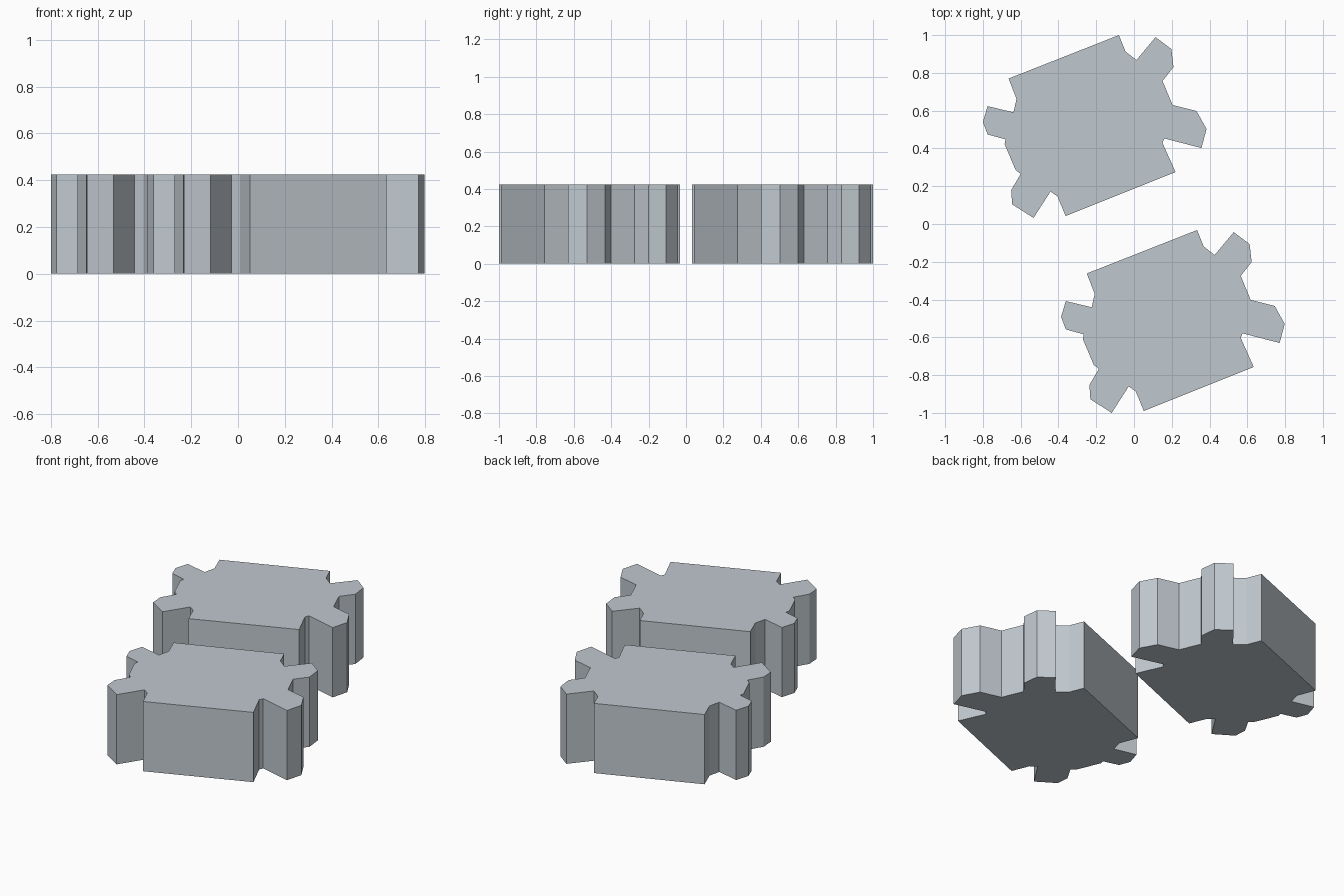
import bpy
import bmesh

if "Cube" in bpy.data.objects:
    bpy.data.objects.remove(bpy.data.objects["Cube"])

HEIGHT = 0.425

# One flat colour
grey = bpy.data.materials.new("blue_grey")
grey.diffuse_color = (0.53, 0.58, 0.62, 1.0)
grey.use_nodes = True
grey.node_tree.nodes["Principled BSDF"].inputs["Base Color"].default_value = grey.diffuse_color

# Toothed block outline, clockwise from the back corner
OUTLINE = [
    (-0.08, 1.0), (-0.045, 0.913), (0.013, 0.868),
    (0.114, 0.989), (0.198, 0.926), (0.209, 0.831),     # back right tooth
    (0.151, 0.757), (0.204, 0.63),
    (0.331, 0.598), (0.384, 0.503), (0.357, 0.402),     # right tooth
    (0.161, 0.453), (0.151, 0.429), (0.22, 0.275),
    (-0.362, 0.042), (-0.405, 0.146), (-0.442, 0.172),
    (-0.532, 0.032), (-0.645, 0.104), (-0.65, 0.18),    # front left tooth
    (-0.6, 0.265), (-0.627, 0.286), (-0.685, 0.423), (-0.68, 0.448),
    (-0.775, 0.474), (-0.80, 0.54), (-0.775, 0.624),    # left tooth
    (-0.638, 0.591), (-0.622, 0.662), (-0.664, 0.77),
]


def toothed_block(name, dx, dy):
    """Extrude the outline straight up into a closed prism."""
    bm = bmesh.new()
    base = bm.faces.new([bm.verts.new((x + dx, y + dy, 0)) for x, y in OUTLINE])
    top = bmesh.ops.extrude_face_region(bm, geom=[base], use_keep_orig=True)
    verts = [g for g in top["geom"] if isinstance(g, bmesh.types.BMVert)]
    bmesh.ops.translate(bm, verts=verts, vec=(0, 0, HEIGHT))
    bmesh.ops.recalc_face_normals(bm, faces=bm.faces)
    mesh = bpy.data.meshes.new(name)
    bm.to_mesh(mesh)
    bm.free()
    mesh.materials.append(grey)
    bpy.context.collection.objects.link(bpy.data.objects.new(name, mesh))


# Two identical blocks, the front one shifted to the right
toothed_block("back_block", 0, 0)
toothed_block("front_block", 0.414, -1.032)
